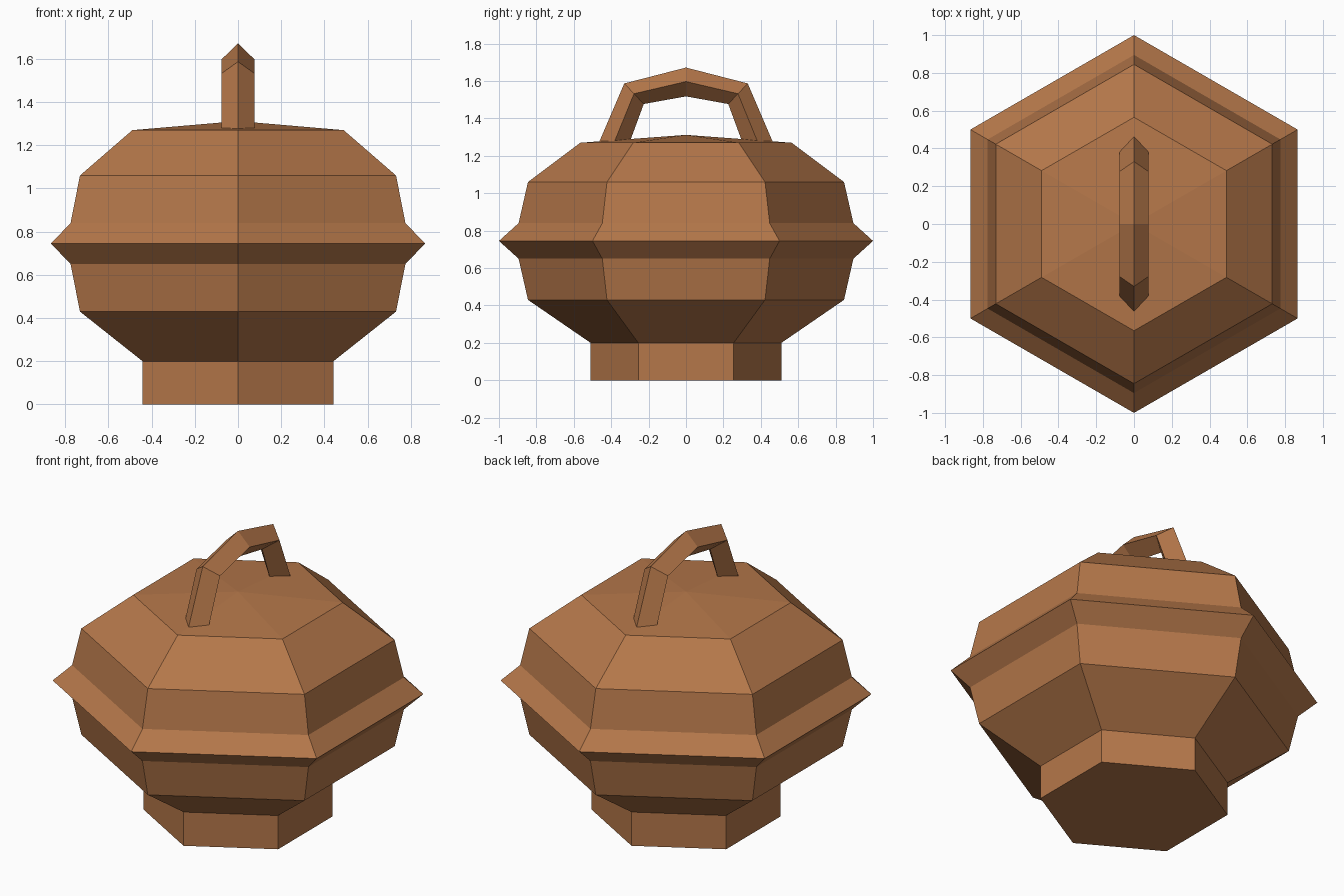
import bpy, bmesh, math

if "Cube" in bpy.data.objects:
    bpy.data.objects.remove(bpy.data.objects["Cube"])

clay = bpy.data.materials.new("brown clay")
clay.diffuse_color = (0.46, 0.185, 0.068, 1)
clay.use_nodes = True
clay.node_tree.nodes["Principled BSDF"].inputs["Base Color"].default_value = clay.diffuse_color


def finish(name, bm):
    bmesh.ops.recalc_face_normals(bm, faces=bm.faces)
    mesh = bpy.data.meshes.new(name)
    bm.to_mesh(mesh)
    bm.free()
    mesh.materials.append(clay)
    obj = bpy.data.objects.new(name, mesh)
    bpy.context.collection.objects.link(obj)
    return obj


def bridge(bm, rings):
    for a, b in zip(rings, rings[1:]):
        n = len(a)
        for i in range(n):
            j = (i + 1) % n
            bm.faces.new((a[i], a[j], b[j], b[i]))


def hex_lathe(bm, profile):
    """Six-sided rings with corners on the y axis, from (radius, z) pairs."""
    rings = []
    for r, z in profile:
        angles = [math.radians(30 + 60 * k) for k in range(6)]
        rings.append([bm.verts.new((r * math.cos(a), r * math.sin(a), z)) for a in angles])
    bridge(bm, rings)
    return rings


# Bowl with its foot, up to the rim edge
bm = bmesh.new()
rings = hex_lathe(bm, [(0.51, 0), (0.51, 0.2), (0.845, 0.43), (0.895, 0.65), (1.0, 0.745)])
bm.faces.new(rings[0])
finish("bowl", bm)

# Lid, rising from the rim edge to a shallow point
bm = bmesh.new()
rings = hex_lathe(bm, [(1.0, 0.745), (0.895, 0.84), (0.845, 1.06), (0.565, 1.27)])
apex = bm.verts.new((0, 0, 1.312))
top = rings[-1]
for i in range(6):
    bm.faces.new((top[i], top[(i + 1) % 6], apex))
finish("lid", bm)

# Arched handle with a diamond section: outer ridge, sides, inner ridge
half = [
    ((0.468, 1.265), (0.387, 1.265), (0.304, 1.265)),
    ((0.33, 1.587), (0.278, 1.532), (0.226, 1.477)),
]
crown = ((0, 1.672), (0, 1.597), (0, 1.518))
stations = half + [crown] + [tuple((-y, z) for y, z in s) for s in reversed(half)]
bm = bmesh.new()
rings = []
for outer, side, inner in stations:
    points = [(0, *outer), (0.077, *side), (0, *inner), (-0.077, *side)]
    rings.append([bm.verts.new(p) for p in points])
bridge(bm, rings)
bm.faces.new(rings[0])
bm.faces.new(rings[-1])
finish("handle", bm)
